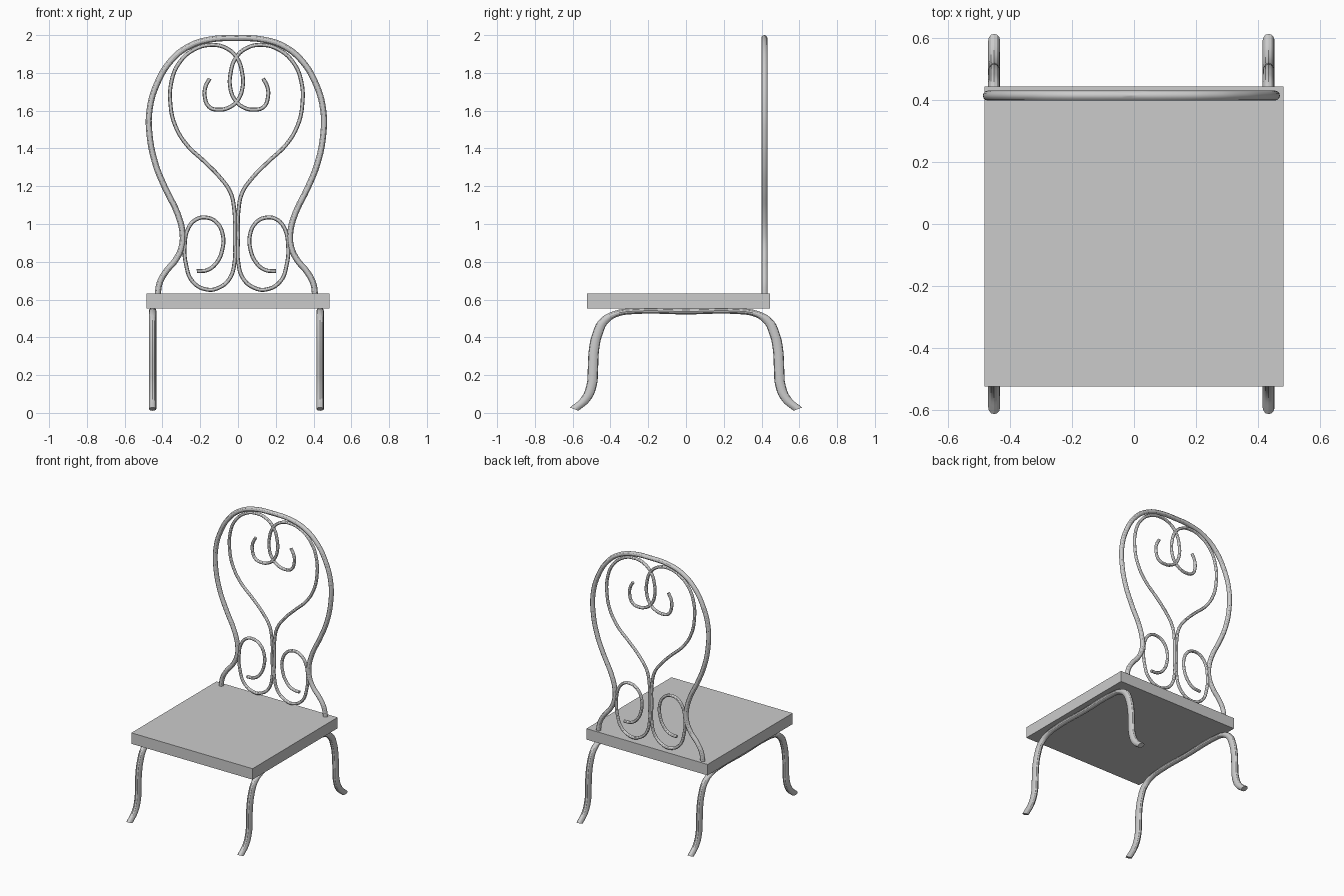
import bpy

if "Cube" in bpy.data.objects:
    bpy.data.objects.remove(bpy.data.objects["Cube"])

CX = -0.0085      # symmetry plane of the ironwork
BACK_Y = 0.415    # plane of the backrest


def tube(name, pts, radius, scale=(1, 1, 1)):
    """Round rod through the points; scale flattens its cross-section only."""
    cu = bpy.data.curves.new(name, 'CURVE')
    cu.dimensions = '3D'
    cu.bevel_depth = radius
    cu.bevel_resolution = 4
    cu.resolution_u = 5
    cu.use_fill_caps = True
    sp = cu.splines.new('BEZIER')
    sp.bezier_points.add(len(pts) - 1)
    for bp, p in zip(sp.bezier_points, pts):
        bp.co = [c / s for c, s in zip(p, scale)]
        bp.handle_left_type = bp.handle_right_type = 'AUTO'
    ob = bpy.data.objects.new(name, cu)
    bpy.context.collection.objects.link(ob)
    ob.scale = scale
    bpy.ops.object.select_all(action='DESELECT')
    ob.select_set(True)
    bpy.context.view_layer.objects.active = ob
    bpy.ops.object.convert(target='MESH')
    bpy.ops.object.transform_apply(location=False, rotation=False, scale=True)
    bpy.ops.object.shade_smooth_by_angle()
    return ob


def back_path(pts, side=-1):
    """Left-half (x, z) points placed in the backrest plane; side=1 mirrors them."""
    return [(x if side < 0 else 2 * CX - x, BACK_Y, z) for x, z in pts]


# Seat slab
bpy.ops.mesh.primitive_cube_add(size=1, location=(0, -0.04, 0.5925))
seat = bpy.context.object
seat.name = "seat"
seat.scale = (0.968, 0.97, 0.079)
bpy.ops.object.transform_apply(location=False, rotation=False, scale=True)

# Side hoops: front leg, rail under the seat and back leg in one bent rod
leg = [(-0.592, 0.02), (-0.535, 0.068), (-0.5, 0.145), (-0.493, 0.23),
       (-0.487, 0.335), (-0.468, 0.42), (-0.43, 0.49), (-0.367, 0.526),
       (-0.27, 0.539), (0, 0.537)]
leg += [(-y, z) for y, z in reversed(leg[:-1])]
for side, x in (("left", -0.452), ("right", 0.435)):
    tube(side + "_leg_hoop", [(x, y, z) for y, z in leg], 0.0195, (1, 1.4, 0.8))

# Outer backrest frame
frame = [(-0.426, 0.62), (-0.414, 0.69), (-0.38, 0.75), (-0.33, 0.81),
         (-0.298, 0.88), (-0.294, 0.955), (-0.32, 1.055), (-0.383, 1.185),
         (-0.436, 1.315), (-0.468, 1.47), (-0.468, 1.605), (-0.43, 1.74),
         (-0.35, 1.87), (-0.255, 1.943), (-0.15, 1.976), (CX, 1.984)]
tube("back_frame", back_path(frame) + back_path(frame[-2::-1], 1), 0.016)

# Scrolls: upper curl, heart lobe, central stem, lower spiral
scroll = [(-0.15, 1.77), (-0.172, 1.727), (-0.176, 1.675), (-0.153, 1.62),
          (-0.102, 1.605), (-0.045, 1.618), (-0.002, 1.655), (0.024, 1.722),
          (0.022, 1.80), (-0.004, 1.877), (-0.06, 1.93), (-0.14, 1.948),
          (-0.23, 1.925), (-0.31, 1.855), (-0.352, 1.755), (-0.357, 1.627),
          (-0.332, 1.52), (-0.272, 1.42), (-0.177, 1.33), (-0.098, 1.25),
          (-0.04, 1.167), (-0.02, 1.077), (-0.017, 0.92), (-0.018, 0.80),
          (-0.045, 0.71), (-0.103, 0.662), (-0.165, 0.653), (-0.24, 0.695),
          (-0.275, 0.785), (-0.282, 0.89), (-0.262, 0.98), (-0.22, 1.025),
          (-0.166, 1.034), (-0.113, 1.008), (-0.08, 0.94), (-0.083, 0.865),
          (-0.112, 0.797), (-0.16, 0.757), (-0.218, 0.75)]
tube("left_scroll", back_path(scroll), 0.0105)
tube("right_scroll", back_path(scroll, 1), 0.0105)
